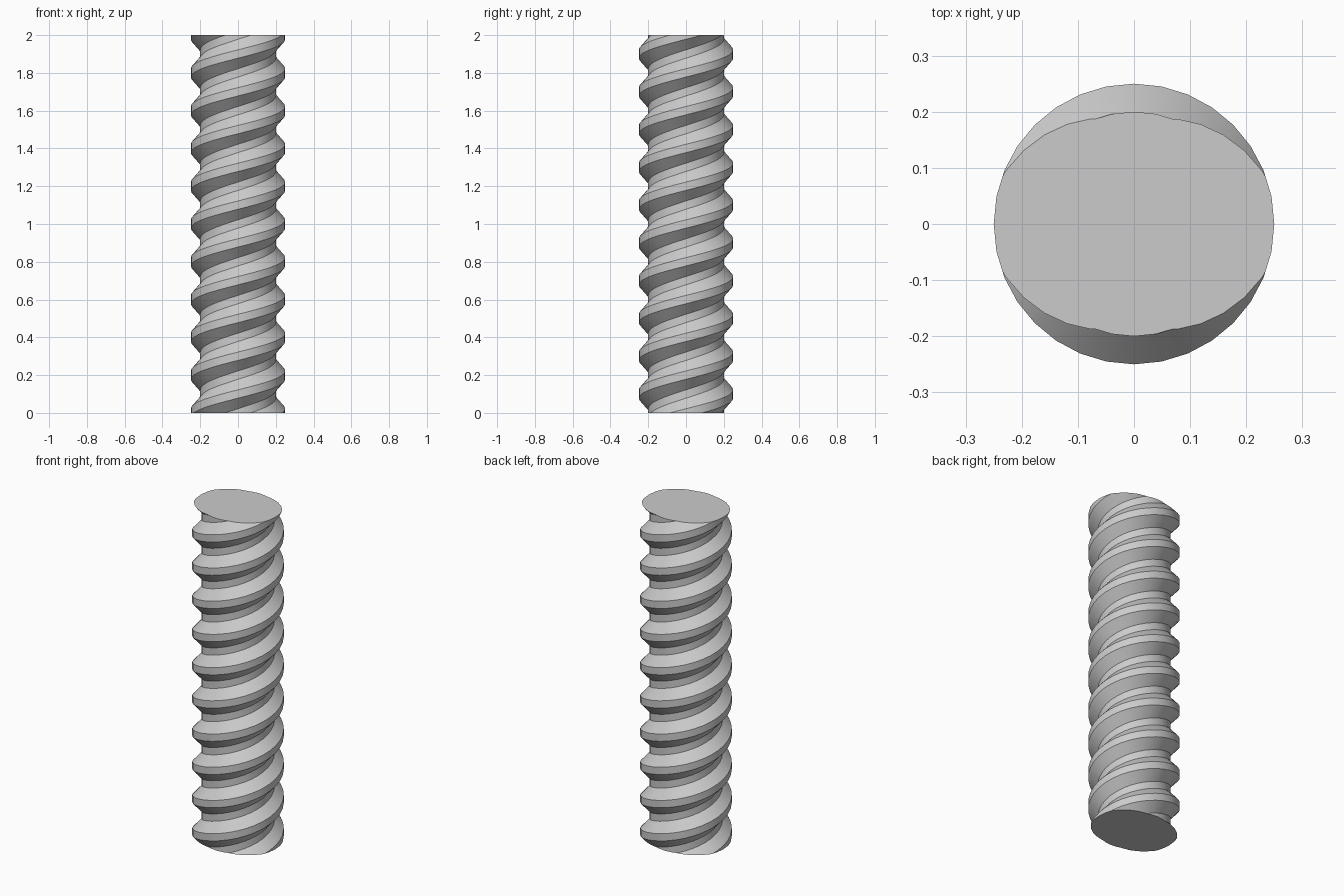
import bpy
import bmesh
import math

cube = bpy.data.objects.get("Cube")
if cube:
    bpy.data.objects.remove(cube, do_unlink=True)

HEIGHT, PITCH, STARTS, SEGMENTS = 2.0, 0.2, 2, 32
CREST, ROOT, HALF_FLAT = 0.25, 0.20, 0.022
LEAD = PITCH * STARTS

# Trapezoid thread profile (radius, height), repeated past both ends
tooth = [(CREST, -HALF_FLAT), (CREST, HALF_FLAT),
         (ROOT, PITCH / 2 - HALF_FLAT), (ROOT, PITCH / 2 + HALF_FLAT)]
profile = [(r, z + PITCH * i) for i in range(-3, 13) for r, z in tooth]
wrap = len(tooth) * STARTS

# Sweep the profile around the axis as a two-start, right-handed helix
bm = bmesh.new()
columns = []
for k in range(SEGMENTS):
    a = math.tau * k / SEGMENTS
    rise = LEAD * k / SEGMENTS
    columns.append([bm.verts.new((r * math.cos(a), r * math.sin(a), z + rise))
                    for r, z in profile])
for k in range(SEGMENTS):
    here = columns[k]
    there = columns[k + 1] if k + 1 < SEGMENTS else columns[0][wrap:]
    for j in range(min(len(here), len(there)) - 1):
        bm.faces.new((here[j], there[j], there[j + 1], here[j + 1]))

# Trim both ends flat and cap them
for z, direction in ((0, -1), (HEIGHT, 1)):
    bmesh.ops.bisect_plane(bm, geom=bm.verts[:] + bm.edges[:] + bm.faces[:],
                           dist=1e-6, plane_co=(0, 0, z),
                           plane_no=(0, 0, direction), clear_outer=True)
    rim = [e for e in bm.edges if e.is_boundary
           and all(abs(v.co.z - z) < 1e-4 for v in e.verts)]
    bmesh.ops.edgeloop_fill(bm, edges=rim)
bmesh.ops.recalc_face_normals(bm, faces=bm.faces[:])

mesh = bpy.data.meshes.new("threaded_rod")
bm.to_mesh(mesh)
bm.free()
rod = bpy.data.objects.new("threaded_rod", mesh)
bpy.context.collection.objects.link(rod)

# Plain grey metal
color = (0.6, 0.6, 0.6, 1)
grey = bpy.data.materials.new("light_grey")
grey.use_nodes = True
grey.diffuse_color = color
grey.node_tree.nodes["Principled BSDF"].inputs["Base Color"].default_value = color
mesh.materials.append(grey)

# Smooth along the helix, crisp at the thread edges
bpy.ops.object.select_all(action='DESELECT')
rod.select_set(True)
bpy.context.view_layer.objects.active = rod
bpy.ops.object.shade_smooth_by_angle(angle=math.radians(25))
